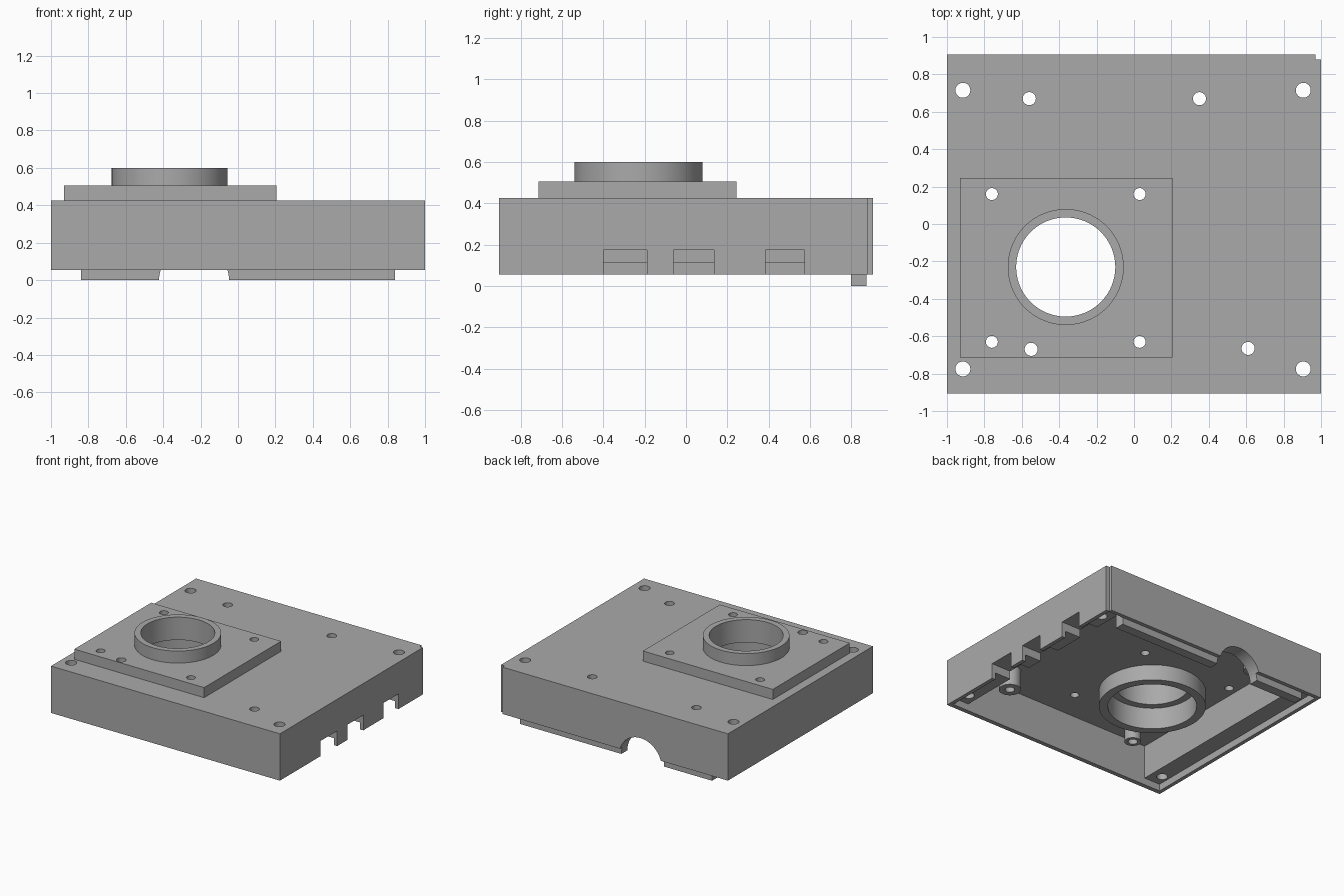
import bpy
from math import radians

cube = bpy.data.objects.get("Cube")
if cube:
    bpy.data.objects.remove(cube)

grey = bpy.data.materials.new("grey_plastic")
grey.use_nodes = True
colour = (0.4, 0.4, 0.4, 1)
grey.diffuse_color = colour
grey.node_tree.nodes["Principled BSDF"].inputs["Base Color"].default_value = colour


def box(x0, x1, y0, y1, z0, z1):
    bpy.ops.mesh.primitive_cube_add(size=1, location=((x0 + x1) / 2, (y0 + y1) / 2, (z0 + z1) / 2))
    ob = bpy.context.object
    ob.scale = (x1 - x0, y1 - y0, z1 - z0)
    bpy.ops.object.transform_apply(location=True, rotation=True, scale=True)
    return ob


def tube(x, y, r, z0, z1, sides=32):
    bpy.ops.mesh.primitive_cylinder_add(vertices=sides, radius=r, depth=z1 - z0,
                                        location=(x, y, (z0 + z1) / 2))
    bpy.ops.object.transform_apply(location=True, rotation=True, scale=True)
    return bpy.context.object


def combine(operation, tool):
    mod = body.modifiers.new(operation, "BOOLEAN")
    mod.operation, mod.object, mod.solver = operation, tool, "EXACT"
    bpy.ops.object.select_all(action="DESELECT")
    bpy.context.view_layer.objects.active = body
    body.select_set(True)
    bpy.ops.object.modifier_apply(modifier=mod.name)
    bpy.data.objects.remove(tool)


def add(tool):
    combine("UNION", tool)


def cut(tool):
    combine("DIFFERENCE", tool)


# Open-bottomed shell: thin front, thick sides and back
body = box(-1, 1, -0.905, 0.905, 0.055, 0.425)
body.name = "enclosure_cover"
cut(box(-0.83, 0.83, -0.87, 0.80, -0.2, 0.375))

# Locating lip along the back wall
add(box(-0.84, 0.84, 0.80, 0.875, 0, 0.08))

# Raised pad with collar above, socket ring below
RX, RY = -0.365, -0.23
add(box(-0.93, 0.205, -0.715, 0.245, 0.40, 0.505))
add(tube(RX, RY, 0.31, 0.48, 0.60, 96))
add(tube(RX, RY, 0.385, 0.25, 0.40, 96))
cut(tube(RX, RY, 0.32, 0.1, 0.42, 96))
cut(tube(RX, RY, 0.265, 0.1, 0.8, 96))

# Screw posts under the top plate
posts = [(0.61, -0.665, 0.08), (-0.55, -0.67, 0.06), (-0.56, 0.67, 0.07), (0.35, 0.67, 0.07)]
for x, y, r in posts:
    add(tube(x, y, r, 0.22, 0.40))

# Recessed ledges inside the outer skin of both sides
for s in (-1, 1):
    for inner, y0, y1 in ((0.80, -0.87, 0.80), (0.84, 0.70, 0.875)):
        a, b = sorted((s * inner, s * 0.97))
        cut(box(a, b, y0, y1, -0.1, 0.11))

# Screw holes
holes = [(x, y, 0.04) for x in (-0.915, 0.905) for y in (-0.775, 0.715)]
holes += [(x, y, 0.032) for x in (-0.76, 0.03) for y in (-0.63, 0.16)]
holes += [(x, y, 0.035) for x, y, r in posts]
for x, y, r in holes:
    cut(tube(x, y, r, -0.2, 0.8))

# Cable arch in the back wall
arch = tube(0, 0, 0.187, -0.2, 0.2, 64)
arch.rotation_euler.x = radians(90)
arch.location = (-0.235, 0.85, 0)
bpy.context.view_layer.update()
cut(arch)

# Connector slots in one side, and the corner nick
for y0, y1 in ((-0.40, -0.19), (-0.06, 0.135), (0.385, 0.575)):
    cut(box(0.75, 1.1, y0, y1, -0.1, 0.175))
cut(box(0.97, 1.1, 0.88, 1.0, -0.1, 0.6))

# Finish
body.data.materials.clear()
body.data.materials.append(grey)
bpy.ops.object.select_all(action="DESELECT")
body.select_set(True)
bpy.context.view_layer.objects.active = body
bpy.ops.object.shade_smooth_by_angle(angle=radians(30))
